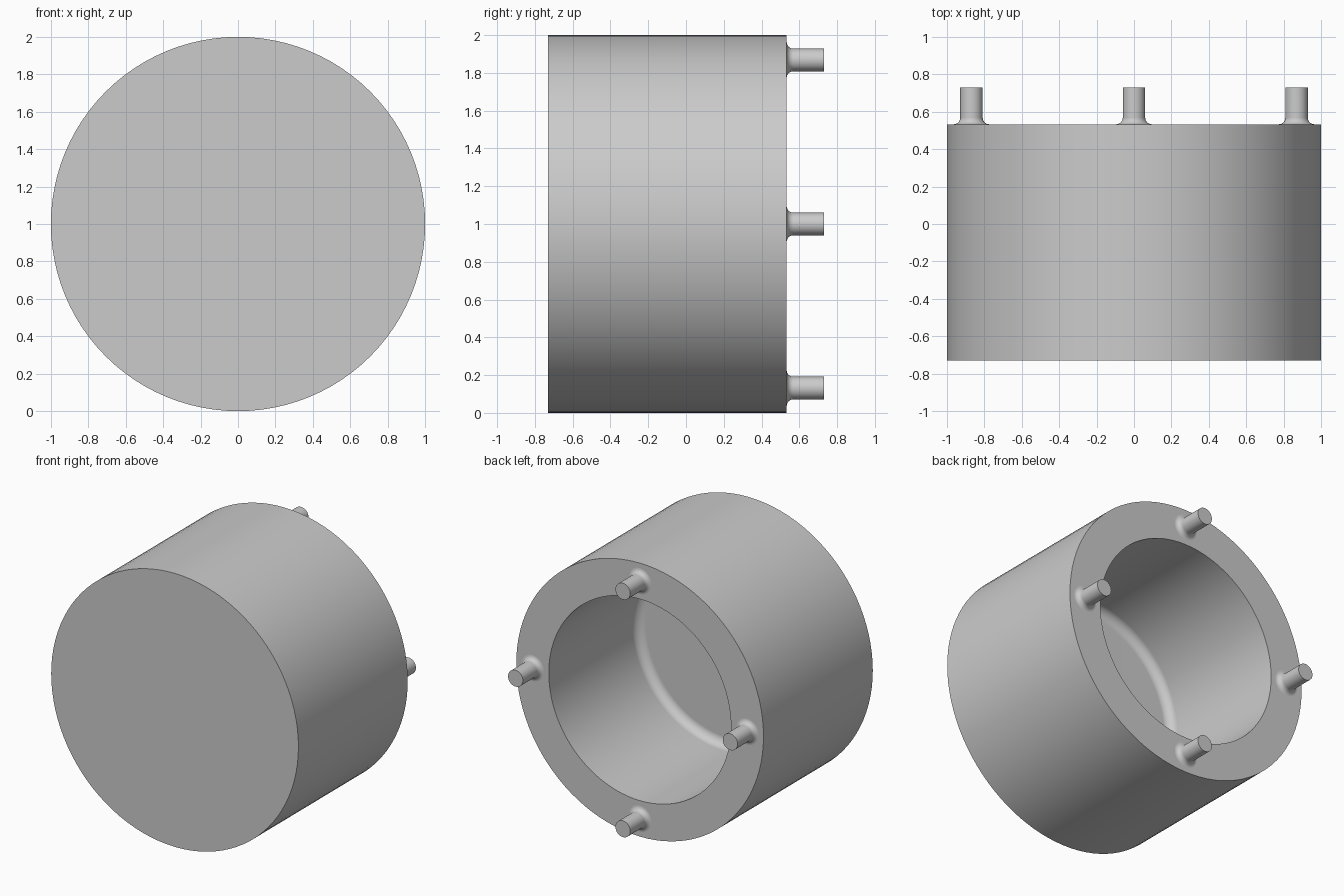
import bpy, bmesh, math
from mathutils import Matrix

cube = bpy.data.objects.get("Cube")
if cube:
    bpy.data.objects.remove(cube, do_unlink=True)

FRONT, RIM, PEG_END = -0.73, 0.533, 0.73
OUTER, INNER = 1.0, 0.737
FLOOR, FLOOR_FILLET = -0.495, 0.065
PEG_R, PEG_FILLET = 0.06, 0.035

grey = bpy.data.materials.new("light_grey")
grey.use_nodes = True
colour = (0.6, 0.6, 0.6, 1)
grey.diffuse_color = colour
grey.node_tree.nodes["Principled BSDF"].inputs["Base Color"].default_value = colour


def fillet(r, y, radius, start, end, steps=8):
    """Arc of (radius from axis, y) points around the centre (r, y)."""
    angles = [math.radians(start + (end - start) * i / steps) for i in range(steps + 1)]
    return [(r + radius * math.cos(a), y + radius * math.sin(a)) for a in angles]


def lathe(name, profile, segments, location):
    """Spin a (radius, y) profile around the y axis."""
    bm = bmesh.new()
    verts = [bm.verts.new((r, y, 0)) for r, y in profile]
    edges = [bm.edges.new(pair) for pair in zip(verts, verts[1:])]
    bmesh.ops.spin(bm, geom=verts + edges, cent=(0, 0, 0), axis=(0, 1, 0),
                   angle=math.tau, steps=segments)
    bmesh.ops.remove_doubles(bm, verts=bm.verts, dist=1e-5)
    bmesh.ops.recalc_face_normals(bm, faces=bm.faces)
    mesh = bpy.data.meshes.new(name)
    bm.to_mesh(mesh)
    bm.free()
    mesh.materials.append(grey)
    obj = bpy.data.objects.new(name, mesh)
    obj.location = location
    bpy.context.collection.objects.link(obj)
    bpy.ops.object.select_all(action="DESELECT")
    obj.select_set(True)
    bpy.context.view_layer.objects.active = obj
    bpy.ops.object.shade_smooth_by_angle(angle=math.radians(30))
    # Keep the flat faces evenly shaded beside the fillets
    weighted = obj.modifiers.new("weighted_normals", "WEIGHTED_NORMAL")
    weighted.keep_sharp = True
    return obj


# Hollow cup, closed at the front, with a rounded inner corner at its floor
cup_profile = [(0, FRONT), (OUTER, FRONT), (OUTER, RIM), (INNER, RIM)]
cup_profile += fillet(INNER - FLOOR_FILLET, FLOOR + FLOOR_FILLET, FLOOR_FILLET, 0, -90)
cup_profile.append((0, FLOOR))
lathe("cup_body", cup_profile, 96, (0, 0, 1))

# Four pegs on the rim, each flaring out at its foot
peg_profile = fillet(PEG_R + PEG_FILLET, RIM + PEG_FILLET, PEG_FILLET, 270, 180)
peg_profile += [(PEG_R, PEG_END), (0, PEG_END)]
ring = (OUTER + INNER) / 2
for i, side in enumerate(("left", "top", "right", "bottom")):
    a = i * math.pi / 2
    lathe(side + "_peg", peg_profile, 32, (ring * math.cos(a), 0, 1 + ring * math.sin(a)))
